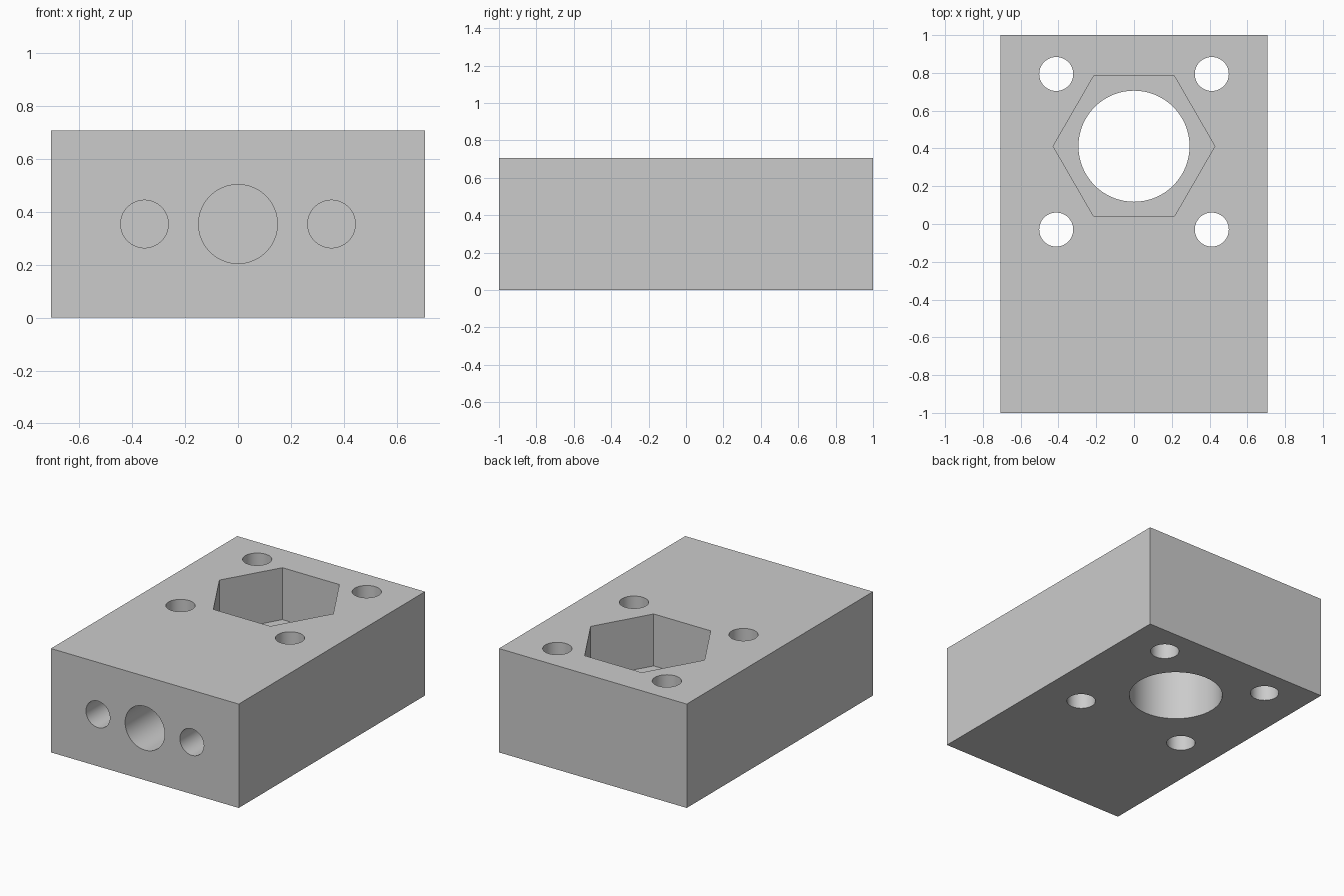
import bpy, math

cube = bpy.data.objects.get("Cube")
if cube:
    bpy.data.objects.remove(cube, do_unlink=True)

MM = 1 / 17                      # block is 24 x 34 x 12 units
WIDTH, LENGTH, HEIGHT = 24 * MM, 34 * MM, 12 * MM
BORE_Y = 7 * MM                  # centre of nut pocket and bore
OVER = 0.05                      # cutter overshoot

# Material
grey = bpy.data.materials.new("plain grey")
grey.use_nodes = True
colour = (0.6, 0.6, 0.6, 1)
grey.diffuse_color = colour
grey.node_tree.nodes["Principled BSDF"].inputs["Base Color"].default_value = colour

# Block
bpy.ops.mesh.primitive_cube_add(size=1, location=(0, 0, HEIGHT / 2))
block = bpy.context.object
block.name = "mounting_block"
block.scale = (WIDTH, LENGTH, HEIGHT)
bpy.ops.object.transform_apply(location=True, scale=True)
block.data.materials.append(grey)


def cut(name, radius, depth, centre, sides=64, rotation=(0, 0, 0)):
    """Subtract a prism from the block, then discard the cutter."""
    bpy.ops.mesh.primitive_cylinder_add(
        vertices=sides, radius=radius, depth=depth, location=centre, rotation=rotation)
    cutter = bpy.context.object
    cutter.name = name
    cutter.hide_render = True
    cutter.data.materials.append(grey)
    mod = block.modifiers.new(name, 'BOOLEAN')
    mod.operation = 'DIFFERENCE'
    mod.solver = 'EXACT'
    mod.object = cutter
    bpy.ops.object.select_all(action='DESELECT')
    block.select_set(True)
    bpy.context.view_layer.objects.active = block
    bpy.ops.object.modifier_apply(modifier=mod.name)
    bpy.data.objects.remove(cutter, do_unlink=True)


# Main bore, right through
cut("main_bore", 5 * MM, HEIGHT + 2 * OVER, (0, BORE_Y, HEIGHT / 2))

# Hexagonal nut pocket in the upper half, corners pointing left and right
pocket = HEIGHT / 2 + OVER
cut("nut_pocket", 0.428, pocket, (0, BORE_Y, HEIGHT / 2 + pocket / 2),
    sides=6, rotation=(0, 0, math.radians(30)))

# Four vertical bolt holes
for x in (-7, 7):
    for y in (-7.5, 6.5):
        cut("bolt_hole", 1.53 * MM, HEIGHT + 2 * OVER,
            (x * MM, BORE_Y + y * MM, HEIGHT / 2))

# Three blind holes in the front face
blind = 10 * MM + OVER
for x, radius in ((-6, 1.53), (0, 2.53), (6, 1.53)):
    cut("front_hole", radius * MM, blind,
        (x * MM, -LENGTH / 2 - OVER + blind / 2, HEIGHT / 2),
        rotation=(math.pi / 2, 0, 0))

bpy.ops.object.shade_smooth_by_angle(angle=math.radians(30))
